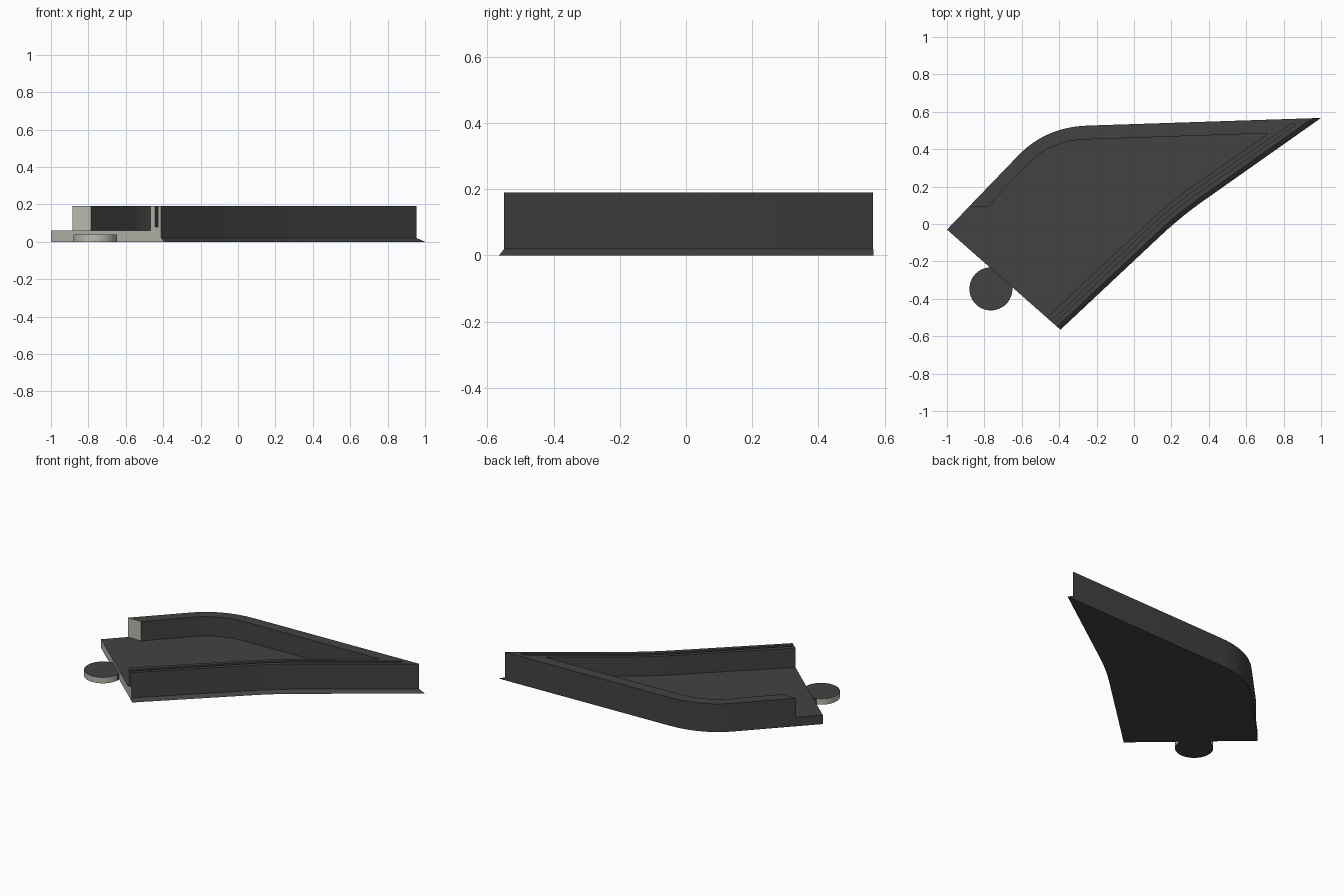
import bpy, bmesh, math
from mathutils import Vector

if "Cube" in bpy.data.objects:
    bpy.data.objects.remove(bpy.data.objects["Cube"])


def material(name, rgb):
    m = bpy.data.materials.new(name)
    m.diffuse_color = (*rgb, 1)
    m.use_nodes = True
    m.node_tree.nodes["Principled BSDF"].inputs["Base Color"].default_value = m.diffuse_color
    return m


DARK = material("charcoal", (0.055, 0.055, 0.055))
LIGHT = material("warm grey", (0.50, 0.50, 0.44))
CUT = Vector((-0.655, -0.755, 0))        # direction the open end faces


def bezier(a, b, c, n=12):
    """Rounded corner from a to c around b."""
    return [((1-t)**2*a[0] + 2*t*(1-t)*b[0] + t*t*c[0],
             (1-t)**2*a[1] + 2*t*(1-t)*b[1] + t*t*c[1])
            for t in (i / n for i in range(n + 1))]


def front(d, end, start_shift=0.0):
    """Long front edge moved inwards by d, from the open end to the tip."""
    start = (-0.393 - 0.755*d + CUT.x*start_shift,
             -0.565 + 0.66*d + CUT.y*start_shift)
    bend = bezier((0.14, -0.065), (0.25, 0.038), (0.36, 0.116), 5)
    return [start] + [(x - 0.63*d, y + 0.775*d) for x, y in bend] + [end]


def loft(name, rings, is_light):
    """Closed solid through equal-length plan outlines given as (z, points)."""
    bm = bmesh.new()
    loops = [[bm.verts.new((x, y, z)) for x, y in pts] for z, pts in rings]
    bm.faces.new(loops[0])
    bm.faces.new(loops[-1])
    n = len(loops[0])
    for lo, hi in zip(loops, loops[1:]):
        for i in range(n):
            j = (i + 1) % n
            bm.faces.new((lo[i], lo[j], hi[j], hi[i]))
    bmesh.ops.recalc_face_normals(bm, faces=bm.faces)
    bm.normal_update()
    for f in bm.faces:
        f.material_index = int(abs(f.normal.z) < 0.5 and is_light(f))
    me = bpy.data.meshes.new(name)
    bm.to_mesh(me)
    bm.free()
    ob = bpy.data.objects.new(name, me)
    bpy.context.collection.objects.link(ob)
    me.materials.append(DARK)
    me.materials.append(LIGHT)
    return ob


def activate(ob):
    bpy.ops.object.select_all(action='DESELECT')
    ob.select_set(True)
    bpy.context.view_layer.objects.active = ob


def open_end(f):
    return f.normal.dot(CUT) > 0.7 and f.calc_center_median().x < -0.38


# Plan outlines
outer_back = bezier((-0.62, 0.365), (-0.473, 0.518), (-0.25, 0.526))
inner_back = bezier((-0.57, 0.318), (-0.449, 0.446), (-0.26, 0.452))
tip, top_tip = (1.0, 0.567), (0.955, 0.5655)
foot = [(-1, -0.03)] + outer_back + front(0, tip)[::-1]
body = [(-1, -0.03)] + outer_back + front(0.024, top_tip)[::-1]

# Floor plate with a sloping lip along the front edge
floor = loft("floor_plate", [(0, foot), (0.02, body), (0.06, body)], open_end)

# Raised rim around the back and front edges, open at the left end
rim_plan = ([(-0.885, 0.09)] + outer_back + front(0.024, top_tip)[::-1]
            + front(0.098, (0.72, 0.485)) + inner_back[::-1] + [(-0.785, 0.09)])
rim = loft("rim", [(0.06, rim_plan), (0.19, rim_plan)], open_end)

# Narrow slot along the front wall
slot_plan = (front(0.052, (0.865, 0.53), 0.05)
             + front(0.073, (0.845, 0.537), 0.05)[::-1])
cutter = loft("slot_cutter", [(0.08, slot_plan), (0.25, slot_plan)], lambda f: False)
cutter.hide_render = True
activate(rim)
mod = rim.modifiers.new("slot", 'BOOLEAN')
mod.operation, mod.solver, mod.object = 'DIFFERENCE', 'EXACT', cutter
bpy.ops.object.modifier_apply(modifier="slot")
bpy.data.objects.remove(cutter)

# Round tab at the open end
circle = [(-0.765 + 0.115*math.cos(i*math.tau/48), -0.347 + 0.115*math.sin(i*math.tau/48))
          for i in range(48)]
tab = loft("round_tab", [(0, circle), (0.04, circle)], lambda f: f.normal.dot(CUT) > -0.5)

for ob in (floor, rim, tab):
    activate(ob)
    bpy.ops.object.shade_smooth_by_angle(angle=math.radians(25))
